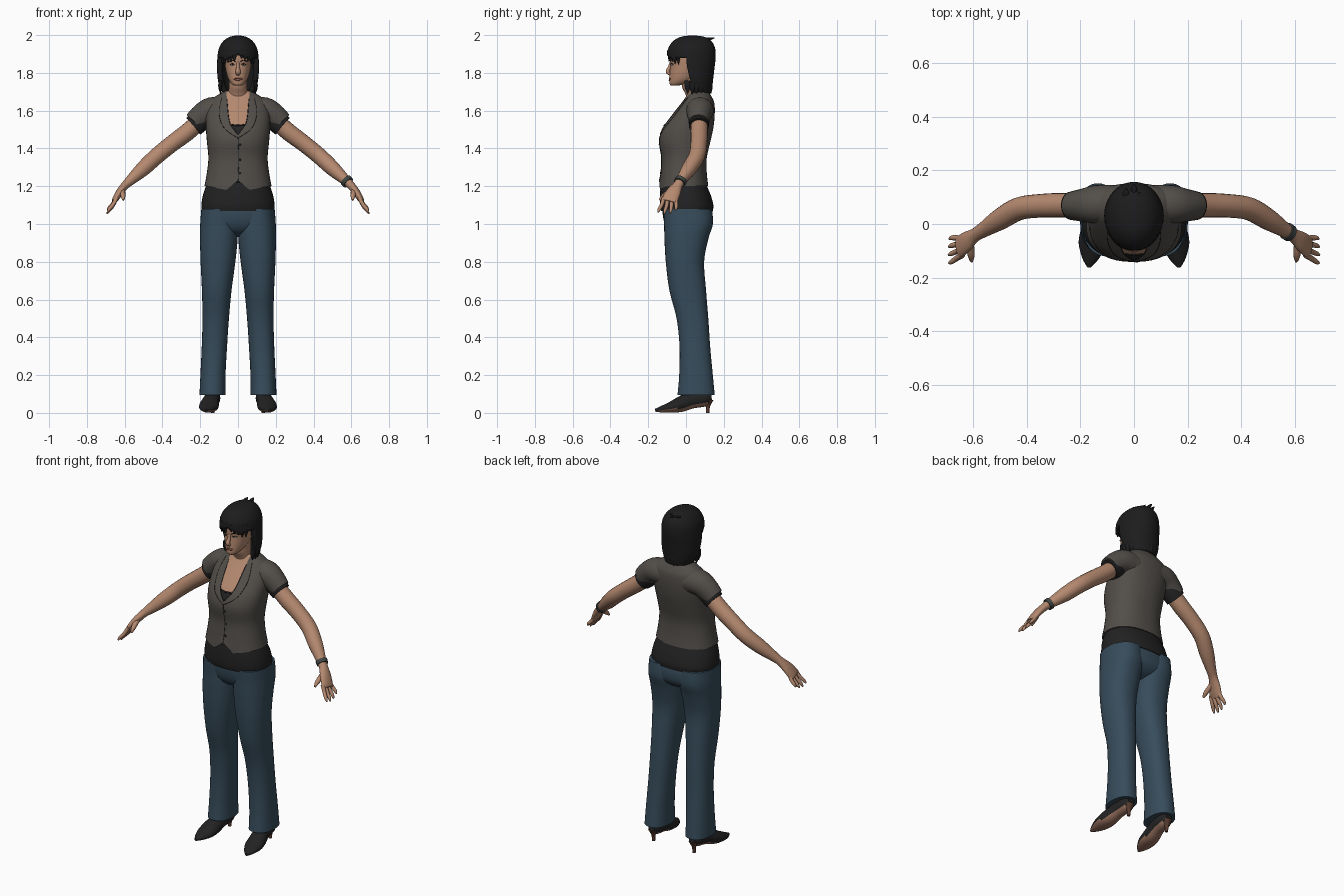
import bpy, bmesh, math, random
from mathutils import Vector
from mathutils.bvhtree import BVHTree

random.seed(4)
if bpy.data.objects.get("Cube"):
    bpy.data.objects.remove(bpy.data.objects["Cube"])


def material(name, r, g, b):
    m = bpy.data.materials.new(name)
    m.use_nodes = True
    m.diffuse_color = (r, g, b, 1)
    m.node_tree.nodes["Principled BSDF"].inputs["Base Color"].default_value = (r, g, b, 1)
    return m


SKIN = material("skin", .46, .25, .16)
LIP = material("lip", .3, .11, .08)
WHITE = material("eye white", .5, .45, .4)
VEST = material("grey brown cloth", .085, .077, .068)
BLACK = material("black cloth", .016, .016, .017)
HAIR = material("black hair", .012, .012, .013)
JEANS = material("blue denim", .038, .072, .105)
SOLE = material("tan sole", .3, .16, .11)
HEEL = material("brown heel", .1, .045, .03)
METAL = material("bracelet metal", .05, .06, .055)


def smooth_rows(rows, k):
    """Catmull-Rom interpolation of rows of numbers."""
    out = []
    for i in range(len(rows) - 1):
        quad = [rows[max(i - 1, 0)], rows[i], rows[i + 1], rows[min(i + 2, len(rows) - 1)]]
        for j in range(k):
            t = j / k
            out.append([b + .5 * t * (c - a + t * (2*a - 5*b + 4*c - d + t * (3*(b - c) + d - a)))
                        for a, b, c, d in zip(*quad)])
    return out + [list(rows[-1])]


def loft(name, rings, mats, edit=None):
    bm = bmesh.new()
    loops = [[bm.verts.new(p) for p in ring] for ring in rings]
    n = len(loops[0])
    for low, high in zip(loops, loops[1:]):
        for j in range(n):
            bm.faces.new((low[j], low[(j + 1) % n], high[(j + 1) % n], high[j]))
    bm.faces.new(loops[0])
    bm.faces.new(loops[-1])
    bmesh.ops.recalc_face_normals(bm, faces=bm.faces[:])
    if edit:
        edit(bm)
    me = bpy.data.meshes.new(name)
    bm.to_mesh(me)
    bm.free()
    ob = bpy.data.objects.new(name, me)
    bpy.context.collection.objects.link(ob)
    for m in mats:
        me.materials.append(m)
    bpy.ops.object.select_all(action='DESELECT')
    bpy.context.view_layer.objects.active = ob
    ob.select_set(True)
    bpy.ops.object.shade_smooth_by_angle(angle=math.radians(50))
    return ob


def stack(name, rows, mats, edit=None, s=1, n=40, square=.88):
    """Horizontal rings from rows of z, x left, x right, y front, y back."""
    def bulge(v):
        return math.copysign(abs(v) ** square, v)
    rings = []
    for z, xa, xb, ya, yb in smooth_rows(rows, 5):
        rings.append([(s * ((xa + xb) + (xb - xa) * bulge(math.cos(a))) / 2,
                       ((ya + yb) + (yb - ya) * bulge(math.sin(a))) / 2, z)
                      for a in (math.tau * j / n for j in range(n))])
    return loft(name, rings, mats, edit)


def centred(rows):
    return [(z, -w, w, ya, yb) for z, w, ya, yb in rows]


def tube(name, rows, mats, side=(0, 1, 0), s=1, n=20, k=4, edit=None):
    """Rings across a path of x, y, z, radius along side, radius across it."""
    rows = smooth_rows([r if len(r) == 5 else (*r, r[3]) for r in rows], k)
    mids = [Vector(r[:3]) for r in rows]
    rings = []
    for i, r in enumerate(rows):
        t = (mids[min(i + 1, len(mids) - 1)] - mids[max(i - 1, 0)]).normalized()
        u = Vector(side)
        u = (u - t * u.dot(t)).normalized()
        v = t.cross(u)
        ring = [mids[i] + u * r[3] * math.cos(a) + v * r[4] * math.sin(a)
                for a in (math.tau * j / n for j in range(n))]
        rings.append([(s * p.x, p.y, p.z) for p in ring])
    return loft(name, rings, mats, edit)


def front_of(ob):
    """Return a function giving the front surface point at x, z."""
    tree = BVHTree.FromPolygons([v.co for v in ob.data.vertices], [p.vertices for p in ob.data.polygons])
    return lambda x, z: tree.ray_cast(Vector((x, -1, z)), Vector((0, 1, 0)))[0] or Vector((x, 0, z))


def ball(name, co, scale, mat):
    bpy.ops.mesh.primitive_uv_sphere_add(segments=16, ring_count=10, location=co)
    ob = bpy.context.object
    ob.name, ob.scale = name, scale
    ob.data.materials.append(mat)
    bpy.ops.object.shade_smooth()


def seam(name, surface, points, r=.002, mat=BLACK):
    pts = [surface(x, z) for x, z in smooth_rows(points, 6)]
    tube(name, [(p.x, p.y, p.z, r) for p in pts], [mat], side=(.3, 1, .2), n=6, k=1)


# Vest with a cut neckline and a pointed front hem
def inside(x, z, a, b):
    return abs(x) < a[0] + (z - a[1]) * (b[0] - a[0]) / (b[1] - a[1])


NECK = [((.045, 1.535), (.06, 1.68)), ((0, 1.475), (.045, 1.535))]


def cut_vest(bm):
    for v in bm.verts:
        if v.co.y < 0 and v.co.z < 1.26:
            x = abs(v.co.x)
            drop = .03 - .05 * x / .06 if x < .06 else -.02 * max(0, 1 - (x - .06) / .1)
            v.co.z += drop * (1.26 - v.co.z) / .06
    planes = [((s * a[0], 0, a[1]), (s * (b[1] - a[1]), 0, a[0] - b[0])) for a, b in NECK for s in (1, -1)]
    for co, no in planes + [((0, 0, 1.525), (0, 0, 1))]:
        bmesh.ops.bisect_plane(bm, geom=bm.verts[:] + bm.edges[:] + bm.faces[:], plane_co=co, plane_no=no)
    for f in bm.faces:
        c = f.calc_center_median()
        if c.y < .05 and all(inside(c.x, c.z, a, b) for a, b in NECK):
            f.material_index = 1 if c.z > 1.525 else 2


vest = stack("vest", centred([
    (1.2, .178, -.142, .118), (1.27, .165, -.134, .11), (1.35, .157, -.13, .11), (1.44, .165, -.142, .13),
    (1.51, .17, -.122, .145), (1.58, .17, -.072, .152), (1.64, .155, -.025, .15), (1.675, .12, .0, .135),
    (1.705, .07, .015, .115)]), [VEST, SKIN, BLACK], cut_vest)
chest = front_of(vest)
for s, side in ((1, "left"), (-1, "right")):
    seam(side + "_neckline", chest, [(s * .058, 1.66), (s * .047, 1.55), (s * .025, 1.505), (0, 1.475)])
    seam(side + "_lapel_edge", chest, [(s * .085, 1.67), (s * .1, 1.59), (s * .075, 1.51), (0, 1.455)], .0015)
seam("vest_front_edge", chest, [(0, 1.455), (.004, 1.35), (0, 1.23)], .0015)
seam("undershirt_trim", chest, [(-.035, 1.526), (0, 1.522), (.035, 1.526)], .004)
for z in (1.42, 1.34, 1.27):
    ball("vest_button", chest(.01, z), (.006, .004, .006), BLACK)

# Undershirt and trousers
stack("undershirt", centred([
    (1.07, .192, -.132, .142), (1.1, .194, -.138, .145), (1.15, .186, -.138, .132), (1.2, .17, -.134, .112),
    (1.25, .155, -.125, .1)]), [BLACK])
stack("trouser_hips", centred([
    (1.12, .18, -.12, .12), (1.06, .19, -.124, .14), (1.0, .19, -.112, .138), (.96, .15, -.085, .11),
    (.935, .06, -.04, .06)]), [JEANS])

for s, side in ((1, "left"), (-1, "right")):
    stack(side + "_trouser_leg", [
        (.095, .066, .204, -.045, .152), (.2, .066, .199, -.036, .142), (.35, .058, .192, -.034, .128),
        (.5, .048, .188, -.05, .118), (.65, .034, .191, -.088, .106), (.8, .014, .198, -.107, .096),
        (.92, .002, .201, -.114, .118), (1.0, 0, .2, -.116, .142), (1.08, .01, .194, -.12, .138)],
        [JEANS], s=s)

    # High-heeled shoes
    def tan_below(bm):
        for f in bm.faces:
            f.material_index = int(f.normal.z < -.55)

    tube(side + "_shoe", [
        (.133, .135, .085, .02, .025), (.134, .1, .08, .04, .045), (.14, .03, .068, .042, .045),
        (.15, -.03, .045, .05, .041), (.157, -.08, .03, .05, .029), (.164, -.13, .019, .03, .017),
        (.168, -.162, .014, .007, .008)], [BLACK, SOLE], (1, 0, 0), s, edit=tan_below)
    tube(side + "_heel", [(.134, .118, .07, .028), (.134, .116, .035, .012), (.134, .114, 0, .009)],
         [HEEL], s=s, n=12)

    # Sleeves, arms and hands
    tube(side + "_sleeve", [
        (.07, .076, 1.6, .07, .07), (.14, .073, 1.601, .072, .07), (.19, .07, 1.572, .062, .066),
        (.229, .068, 1.536, .054, .06)], [VEST], s=s, n=28)
    tube(side + "_cuff", [(.17, .07, 1.575, .055, .058), (.21, .069, 1.54, .054, .059),
                          (.236, .068, 1.518, .053, .057)], [BLACK], s=s, n=28)
    tube(side + "_arm", [
        (.19, .07, 1.555, .045), (.27, .07, 1.485, .046), (.35, .068, 1.425, .044), (.43, .057, 1.36, .043),
        (.5, .018, 1.295, .04), (.56, -.02, 1.24, .029), (.595, -.042, 1.207, .026, .022),
        (.625, -.065, 1.17, .038, .02), (.65, -.085, 1.13, .042, .016), (.658, -.09, 1.118, .036, .01)],
        [SKIN], s=s)
    for i, (y, length) in enumerate([(-.055, .8), (-.075, 1), (-.096, 1.05), (-.117, .95)]):
        spread = (y + .085) * .45
        tube(side + "_finger", [
            (.642, y, 1.14, .011), (.662, y + spread * .5 - .004, 1.14 - .04 * length, .0105),
            (.676 + .006 * length, y + spread - .01, 1.14 - .065 * length, .009),
            (.68 + .012 * length, y + spread - .015, 1.14 - .082 * length, .004)], [SKIN], s=s, n=10)
    tube(side + "_thumb", [(.612, -.07, 1.18, .014), (.61, -.105, 1.158, .014), (.608, -.126, 1.142, .011),
                           (.607, -.14, 1.126, .005)], [SKIN], (1, 0, 0), s, n=10)

tube("bracelet", [(.57, -.026, 1.232, .033), (.584, -.035, 1.218, .032)], [METAL])

# Neck and head
stack("neck", centred([(1.62, .075, .01, .11), (1.68, .055, .0, .1), (1.73, .048, -.022, .09),
                       (1.79, .05, -.02, .09)]), [SKIN], square=1)
head = stack("head", centred([
    (1.732, .018, -.078, -.045), (1.742, .034, -.087, .0), (1.765, .05, -.088, .05), (1.8, .062, -.086, .09),
    (1.84, .069, -.083, .11), (1.88, .072, -.086, .12), (1.93, .066, -.07, .115), (1.965, .035, -.02, .08)]),
    [SKIN], square=.95)
face = front_of(head)
tube("nose", [(0, -.078, 1.858, .007), (0, -.087, 1.83, .009), (0, -.096, 1.806, .014, .011),
              (0, -.083, 1.79, .011, .006)], [SKIN], (1, 0, 0), n=12)
for s in (1, -1):
    ball("eye", face(s * .029, 1.843), (.011, .004, .005), WHITE)
    ball("iris", face(s * .029, 1.843) - Vector((0, .002, 0)), (.005, .004, .005), HAIR)
    seam("eyelid", face, [(s * .017, 1.845), (s * .029, 1.85), (s * .042, 1.844)], .0018, HAIR)
    seam("eyebrow", face, [(s * .014, 1.86), (s * .03, 1.867), (s * .048, 1.86)], .0025, HAIR)
seam("upper_lip", face, [(-.022, 1.768), (0, 1.773), (.022, 1.768)], .004, LIP)
seam("lower_lip", face, [(-.019, 1.766), (0, 1.761), (.019, 1.766)], .004, LIP)


# Hair shell opened around the face, with loose locks
def open_face(bm):
    gone = []
    for f in bm.faces:
        c = f.calc_center_median()
        fringe = 1.885 + .012 * math.cos(c.x * 45)
        if c.z < 1.697 or (c.z < fringe and c.y < .005 + max(0, 1.82 - c.z) * .3):
            gone.append(f)
    bmesh.ops.delete(bm, geom=gone, context='FACES')


hair = stack("hair", centred([
    (1.695, .082, -.02, .135), (1.75, .104, -.05, .142), (1.82, .111, -.085, .15), (1.88, .109, -.1, .157),
    (1.93, .101, -.094, .154), (1.968, .078, -.068, .135), (1.99, .046, -.03, .1), (1.998, .01, .02, .05)]),
    [HAIR], open_face, n=64, square=.96)
shell = hair.modifiers.new("thickness", 'SOLIDIFY')
shell.thickness, shell.offset = .028, -1


def lock(angle, top, bottom, r, wide, deep):
    x, y = wide * math.cos(angle), .03 + deep * math.sin(angle)
    tube("hair_lock", [(x, y, top, r, r * .6), (x * 1.02, y, (top + bottom) / 2, r, r * .6),
                       (x * .98, y, bottom, .002)], [HAIR], (-math.sin(angle), math.cos(angle), 0), n=8)


for i in range(11):
    a = math.radians(-145 + 11 * i)
    lock(a, 1.92, 1.872 - .012 * abs(i - 5) / 2 + random.uniform(-.006, .012) + .02 * (i == 5), .012, .1, .122)
for i in range(16):
    a = math.radians(-12 + 13.6 * i)
    lock(a, 1.76, random.uniform(1.685, 1.705), .016, .093, .102)
for x, y in ((.02, .11), (-.03, .125), (.0, .14)):
    tube("crown_lock", [(x, y - .04, 1.965, .014, .007), (x, y - .01, 1.98, .012, .006),
                        (x, y + .01, 1.985, .002)], [HAIR], (1, 0, 0), n=8)
